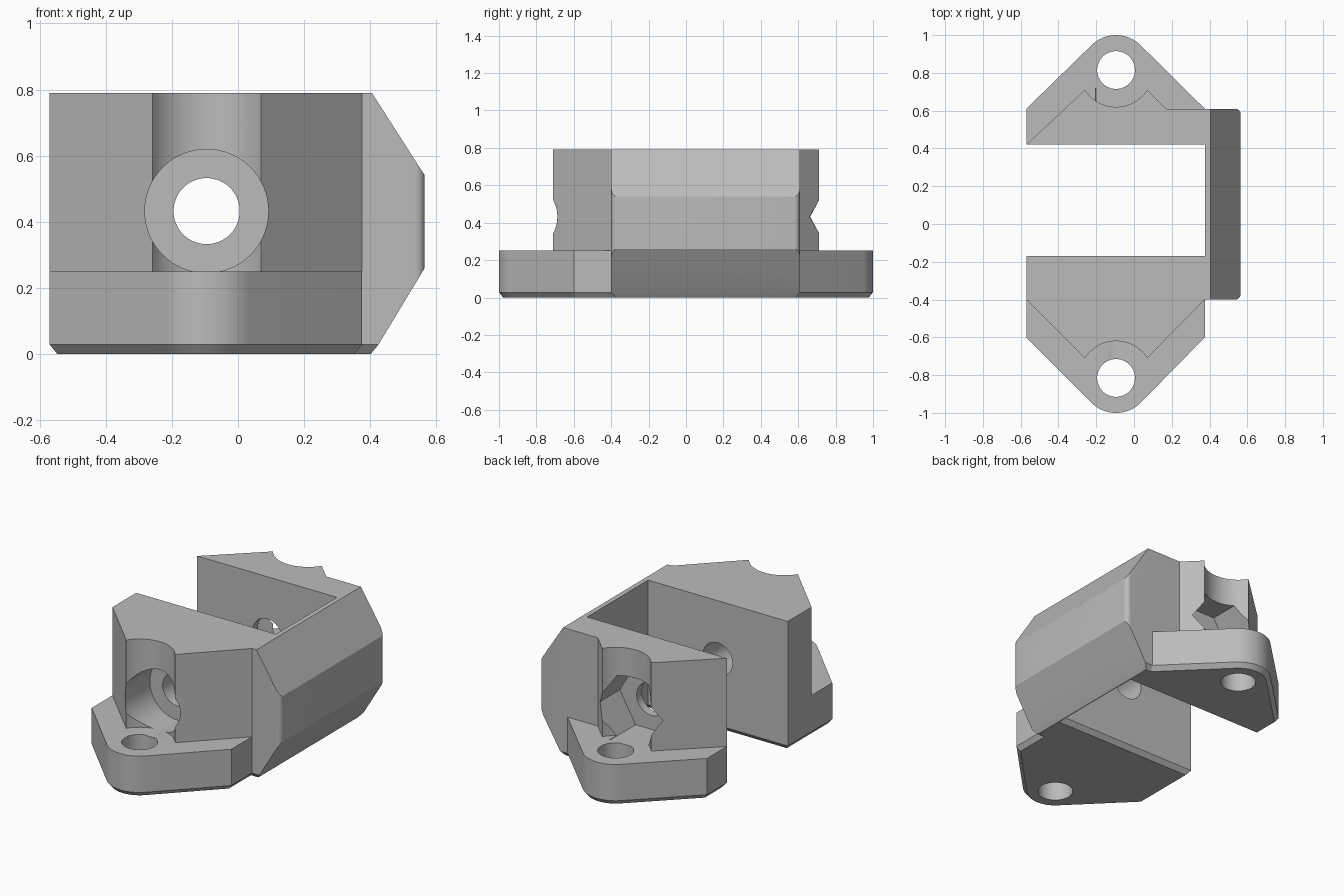
import bpy, bmesh, math
from mathutils import Vector

if "Cube" in bpy.data.objects:
    bpy.data.objects.remove(bpy.data.objects["Cube"], do_unlink=True)

CX, LUG_Y, BOLT_Z = -0.095, 0.815, 0.432
LEFT, WALL, TOP, FLANGE = -0.57, 0.375, 0.79, 0.25
FRONT, BACK = -0.40, 0.61            # ends of the side bar
SLOT_F, SLOT_B = -0.17, 0.42         # faces of the open slot

grey = bpy.data.materials.new("plain_grey")
grey.use_nodes = True
grey.diffuse_color = (0.5, 0.5, 0.5, 1)
grey.node_tree.nodes["Principled BSDF"].inputs["Base Color"].default_value = (0.5, 0.5, 0.5, 1)


def arc(cx, cy, r, a0, a1, n=24):
    angles = [math.radians(a0 + (a1 - a0) * i / n) for i in range(n + 1)]
    return [(cx + r * math.cos(a), cy + r * math.sin(a)) for a in angles]


def circle(cx, cy, r, n=64):
    return arc(cx, cy, r, 0, 360, n)[:-1]


def inset(points, d):
    """Mitred inward offset of a counter-clockwise outline."""
    out = []
    for i, p in enumerate(points):
        p = Vector(p)
        e0 = (p - Vector(points[i - 1])).normalized()
        e1 = (Vector(points[(i + 1) % len(points)]) - p).normalized()
        n0, n1 = Vector((-e0.y, e0.x)), Vector((-e1.y, e1.x))
        out.append(tuple(p + (n0 + n1) * d / (1 + n0.dot(n1))))
    return out


def loft(name, rings):
    """Closed solid through matching rings of points."""
    bm = bmesh.new()
    loops = [[bm.verts.new(p) for p in ring] for ring in rings]
    bm.faces.new(loops[0])
    bm.faces.new(loops[-1])
    for a, b in zip(loops, loops[1:]):
        for i in range(len(a)):
            bm.faces.new((a[i - 1], a[i], b[i], b[i - 1]))
    bmesh.ops.recalc_face_normals(bm, faces=bm.faces)
    mesh = bpy.data.meshes.new(name)
    bm.to_mesh(mesh)
    bm.free()
    mesh.materials.append(grey)
    obj = bpy.data.objects.new(name, mesh)
    bpy.context.collection.objects.link(obj)
    return obj


def upright(name, pts, z0, z1):
    return loft(name, [[(x, y, z) for x, y in pts] for z in (z0, z1)])


def along_y(name, pts, y0, y1):
    return loft(name, [[(x, y, z) for x, z in pts] for y in (y0, y1)])


def combine(target, tool, operation):
    mod = target.modifiers.new(operation, "BOOLEAN")
    mod.operation, mod.solver, mod.object = operation, "EXACT", tool
    bpy.context.view_layer.objects.active = target
    bpy.ops.object.modifier_apply(modifier=mod.name)
    bpy.data.objects.remove(tool, do_unlink=True)


# Base plate with two rounded lugs and a chamfered underside
outline = ([(LEFT, SLOT_F), (LEFT, -0.6)] + arc(CX, -LUG_Y, 0.185, 225, 315)
           + [(WALL, -0.6), (WALL, FRONT), (0.425, FRONT), (0.425, BACK), (WALL, BACK)]
           + arc(CX, LUG_Y, 0.185, 45, 135)
           + [(LEFT, BACK), (LEFT, SLOT_B), (WALL, SLOT_B), (WALL, SLOT_F)])
rings = [(inset(outline, 0.023), 0), (outline, 0.028), (outline, FLANGE)]
body = loft("clamp_body", [[(x, y, z) for x, y in pts] for pts, z in rings])

# Side bar with sloped faces and rounded upright corners
profile = [(WALL, 0.028), (0.425, 0.028), (0.565, 0.26), (0.565, 0.54), (0.405, TOP), (WALL, TOP)]
bar = along_y("side_bar", profile, FRONT, BACK)
R = 0.03
plan = ([(0.3, FRONT)] + arc(0.565 - R, FRONT + R, R, -90, 0, 8)
        + arc(0.565 - R, BACK - R, R, 0, 90, 8) + [(0.3, BACK)])
combine(bar, upright("corner_rounder", plan, -0.1, 1), "INTERSECT")
combine(body, bar, "UNION")

# Upper blocks, each scooped out above its lug hole
front = ([(LEFT, SLOT_F), (LEFT, FRONT)] + arc(CX, -LUG_Y, 0.195, 147.5, 32.5)
         + [(WALL, FRONT), (0.39, FRONT), (0.39, SLOT_F)])
rear = ([(LEFT, SLOT_B), (0.39, SLOT_B), (0.39, BACK), (0.17, BACK)]
        + arc(CX, LUG_Y, 0.195, -32.5, -147.5))
for name, pts in (("front_block", front), ("rear_block", rear)):
    combine(body, upright(name, pts, 0.15, TOP), "UNION")

# Lug holes, cross bolt hole, round counterbore and hexagonal nut pocket
for side in (-1, 1):
    combine(body, upright("lug_hole", circle(CX, side * LUG_Y, 0.1), -0.1, 0.5), "DIFFERENCE")
for name, pts, y0, y1 in (
        ("bolt_hole", circle(CX, BOLT_Z, 0.1), -1.1, 1.1),
        ("counterbore", circle(CX, BOLT_Z, 0.187), -0.72, -0.45),
        ("nut_pocket", circle(CX, BOLT_Z, 0.214, 6), 0.47, 0.72)):
    combine(body, along_y(name, pts, y0, y1), "DIFFERENCE")

# Smooth curved walls, keep hard edges
bpy.ops.object.select_all(action="DESELECT")
body.select_set(True)
bpy.context.view_layer.objects.active = body
bpy.ops.object.shade_smooth_by_angle(angle=math.radians(25))
